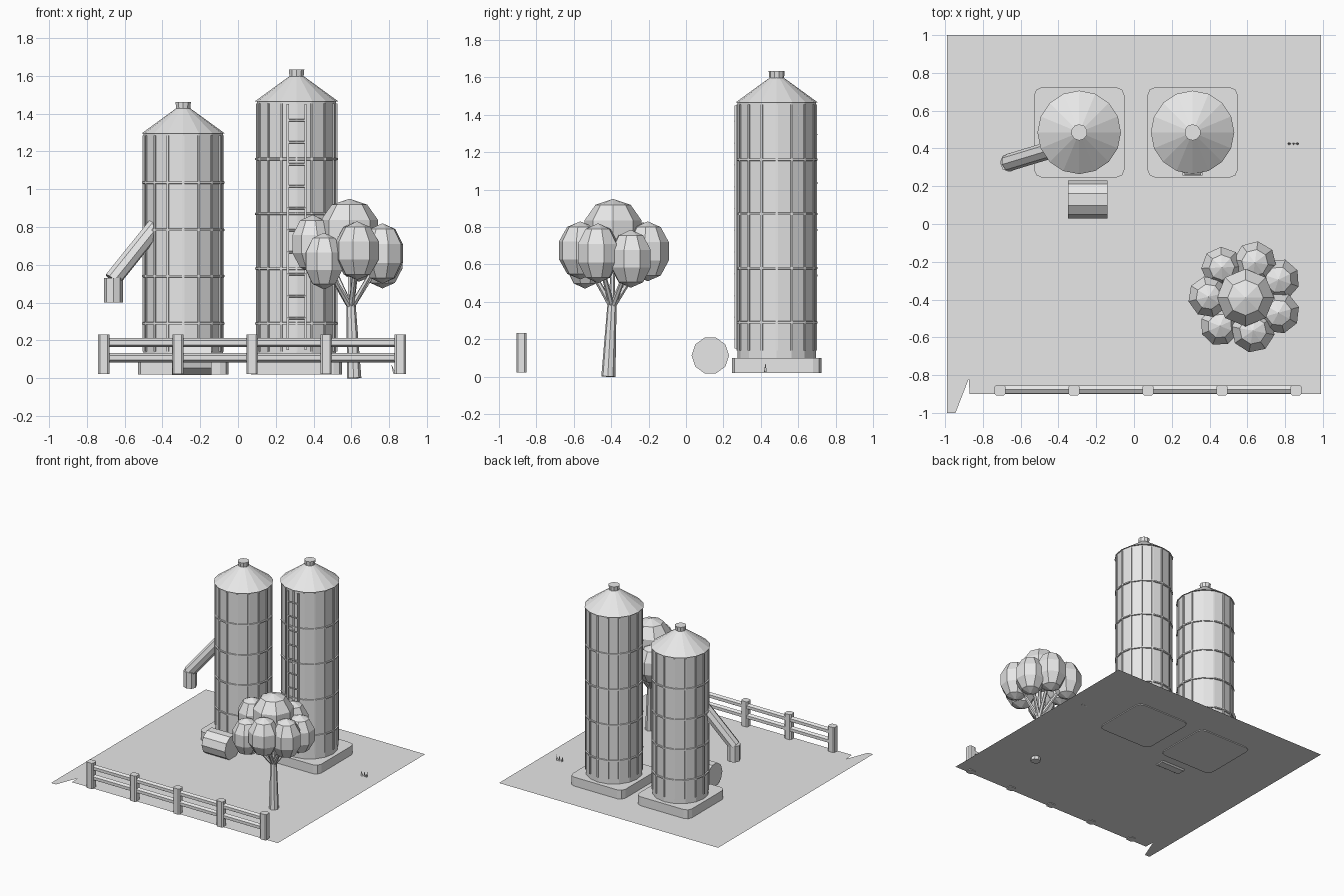
import bpy, bmesh, math
from mathutils import Vector, Matrix

old = bpy.data.objects.get("Cube")
if old:
    bpy.data.objects.remove(old, do_unlink=True)

grey = bpy.data.materials.new("plain_grey")
grey.use_nodes = True
GREY = (0.8, 0.8, 0.8, 1)
grey.diffuse_color = GREY
grey.node_tree.nodes["Principled BSDF"].inputs["Base Color"].default_value = GREY


def finish(bm, name):
    mesh = bpy.data.meshes.new(name)
    bm.to_mesh(mesh)
    bm.free()
    mesh.materials.append(grey)
    obj = bpy.data.objects.new(name, mesh)
    bpy.context.collection.objects.link(obj)
    return obj


def add_tube(bm, a, b, r1, r2=None, sides=8, turn=0.0):
    """Straight tapered prism between two points."""
    a, b = Vector(a), Vector(b)
    d = b - a
    m = (Matrix.Translation((a + b) / 2) @ d.to_track_quat("Z", "Y").to_matrix().to_4x4()
         @ Matrix.Rotation(turn, 4, "Z"))
    bmesh.ops.create_cone(bm, cap_ends=True, segments=sides, radius1=r1,
                          radius2=r1 if r2 is None else r2, depth=d.length, matrix=m)


def add_block(bm, centre, size, angle=0.0):
    m = (Matrix.Translation(centre) @ Matrix.Rotation(angle, 4, "Z")
         @ Matrix.Diagonal((*size, 1)))
    return bmesh.ops.create_cube(bm, size=1, matrix=m)["verts"]


def add_slab(bm, centre, size, round_by, steps):
    """Block with its upright edges rounded."""
    verts = add_block(bm, centre, size)
    edges = {e for v in verts for e in v.link_edges
             if abs(e.verts[0].co.z - e.verts[1].co.z) > 0.01}
    bmesh.ops.bevel(bm, geom=list(edges), offset=round_by, segments=steps,
                    affect="EDGES", profile=0.5)


# Ground sheet with its torn front corner
bm = bmesh.new()
outline = [(-0.99, 1), (-0.99, -1), (-0.945, -1), (-0.875, -0.82), (-0.87, -0.9),
           (0.99, -0.9), (0.99, 1)]
bm.faces.new([bm.verts.new((x, y, 0.027)) for x, y in outline])
finish(bm, "ground")

SIDES = 16
RADIUS = 0.21
SILO_Y = 0.485


def silo(name, x, top, bands):
    # Concrete base
    bm = bmesh.new()
    add_slab(bm, (x, SILO_Y, 0.06), (0.48, 0.48, 0.08), 0.045, 2)
    finish(bm, name + "_base")
    # Wall
    bm = bmesh.new()
    add_tube(bm, (x, SILO_Y, 0.09), (x, SILO_Y, top), RADIUS, sides=SIDES)
    finish(bm, name + "_wall")
    # Upright ribs
    bm = bmesh.new()
    for i in range(SIDES):
        t = math.tau * i / SIDES
        c = (x + RADIUS * math.cos(t), SILO_Y + RADIUS * math.sin(t), (0.13 + top) / 2)
        add_block(bm, c, (0.012, 0.012, top - 0.15), t)
    finish(bm, name + "_ribs")
    # Hoops
    bm = bmesh.new()
    for z in bands:
        rings = []
        for r, dz in ((0.205, -0.008), (0.219, -0.005), (0.219, 0.005), (0.205, 0.008)):
            rings.append([bm.verts.new((x + r * math.cos(math.tau * i / SIDES),
                                        SILO_Y + r * math.sin(math.tau * i / SIDES), z + dz))
                          for i in range(SIDES)])
        for low, high in zip(rings, rings[1:]):
            for i in range(SIDES):
                j = (i + 1) % SIDES
                bm.faces.new((low[i], low[j], high[j], high[i]))
    finish(bm, name + "_hoops")
    # Conical roof and vent cap
    bm = bmesh.new()
    add_tube(bm, (x, SILO_Y, top), (x, SILO_Y, top + 0.135), 0.221, 0.035, SIDES)
    finish(bm, name + "_roof")
    bm = bmesh.new()
    add_tube(bm, (x, SILO_Y, top + 0.12), (x, SILO_Y, top + 0.168), 0.038, 0.043, 10)
    finish(bm, name + "_vent")


silo("tall_silo", 0.31, 1.465, (0.29, 0.58, 0.87, 1.16))
silo("short_silo", -0.29, 1.295, (0.29, 0.54, 0.785, 1.035))

# Ladder on the tall silo
bm = bmesh.new()
for x in (0.263, 0.357):
    add_block(bm, (x, 0.266, 0.8), (0.012, 0.016, 1.3))
for i in range(11):
    add_tube(bm, (0.263, 0.262, 0.2 + i * 0.1165), (0.357, 0.262, 0.2 + i * 0.1165), 0.006, sides=6)
finish(bm, "ladder")

# Discharge chute and spout
bm = bmesh.new()
add_tube(bm, (-0.665, 0.325, 0.52), (-0.40, 0.405, 0.85), 0.046, sides=8)
finish(bm, "chute")
bm = bmesh.new()
add_tube(bm, (-0.66, 0.325, 0.40), (-0.66, 0.325, 0.53), 0.05, sides=8)
finish(bm, "spout")

# Round bale
bm = bmesh.new()
add_tube(bm, (-0.35, 0.13, 0.113), (-0.14, 0.13, 0.113), 0.1, sides=10, turn=math.pi / 10)
finish(bm, "bale")

# Fence
posts = [-0.71 + i * 0.392 for i in range(5)]
bm = bmesh.new()
for x in posts:
    add_slab(bm, (x, -0.88, 0.127), (0.06, 0.055, 0.21), 0.01, 1)
finish(bm, "fence_posts")
bm = bmesh.new()
for z in (0.108, 0.188):
    add_tube(bm, (posts[0], -0.876, z), (posts[-1], -0.876, z), 0.024, sides=6)
finish(bm, "fence_rails")

# Tree crown: middle lump and a ring of smaller ones (centre, width, height)
lumps = [((0.59, -0.39, 0.785), 0.16, 0.165),
         ((0.63, -0.565, 0.675), 0.122, 0.155), ((0.455, -0.54, 0.62), 0.11, 0.15),
         ((0.395, -0.385, 0.71), 0.115, 0.155), ((0.465, -0.23, 0.67), 0.115, 0.155),
         ((0.64, -0.205, 0.67), 0.12, 0.16), ((0.765, -0.295, 0.63), 0.118, 0.155),
         ((0.765, -0.47, 0.66), 0.118, 0.16)]
bm = bmesh.new()
for k, (c, wide, high) in enumerate(lumps):
    m = (Matrix.Translation(c) @ Matrix.Rotation(k * 0.6, 4, "Z")
         @ Matrix.Diagonal((wide, wide, high, 1)))
    bmesh.ops.create_uvsphere(bm, u_segments=8, v_segments=5, radius=1, matrix=m)
finish(bm, "tree_crown")

# Trunk and branches
bm = bmesh.new()
fork = Vector((0.598, -0.395, 0.40))
add_tube(bm, (0.615, -0.415, 0), fork, 0.038, 0.024, 8)
for c, wide, high in lumps:
    add_tube(bm, fork - Vector((0, 0, 0.03)), c, 0.016, 0.01, 6)
finish(bm, "tree_trunk")

# Grass blades
bm = bmesh.new()
for x, lean in ((0.825, -0.012), (0.845, 0.0), (0.862, 0.012)):
    add_tube(bm, (x, 0.425, 0.025), (x + lean, 0.425, 0.07), 0.008, 0.001, 3)
finish(bm, "grass")
